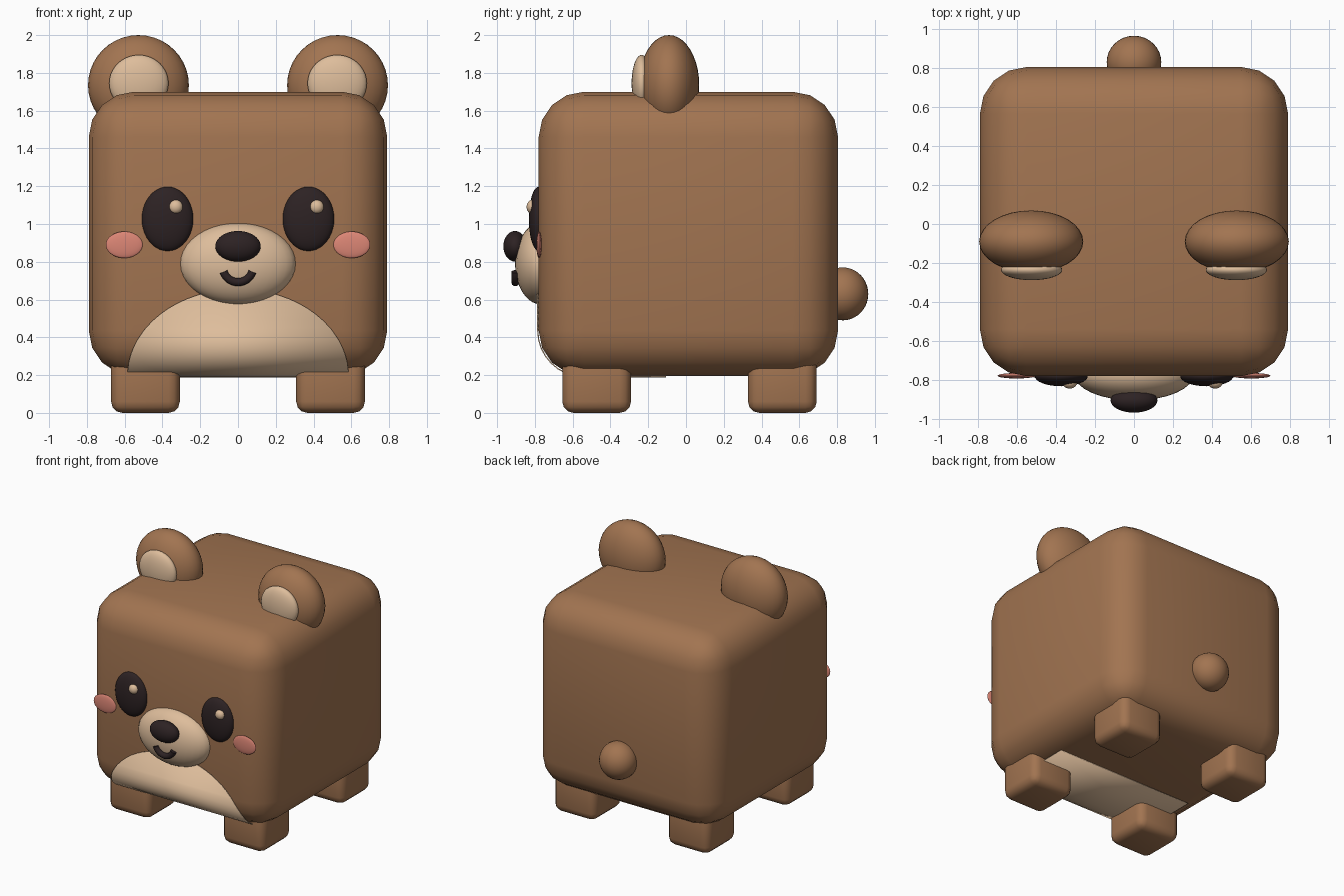
import bpy, bmesh
from math import sin, cos, pi, sqrt, radians
from mathutils import Matrix, Vector

cube = bpy.data.objects.get("Cube")
if cube:
    bpy.data.objects.remove(cube)


def material(name, rgb):
    m = bpy.data.materials.new(name)
    m.use_nodes = True
    m.diffuse_color = (*rgb, 1)
    m.node_tree.nodes["Principled BSDF"].inputs["Base Color"].default_value = (*rgb, 1)
    return m


BROWN = material("brown fur", (0.36, 0.175, 0.082))
CREAM = material("cream fur", (0.73, 0.51, 0.33))
DARK = material("dark brown", (0.026, 0.016, 0.017))
PINK = material("blush pink", (0.72, 0.24, 0.18))


def finish(bm, name, mat):
    mesh = bpy.data.meshes.new(name)
    bm.to_mesh(mesh)
    bm.free()
    obj = bpy.data.objects.new(name, mesh)
    bpy.context.collection.objects.link(obj)
    mesh.materials.append(mat)
    bpy.ops.object.select_all(action='DESELECT')
    obj.select_set(True)
    bpy.context.view_layer.objects.active = obj
    bpy.ops.object.shade_smooth_by_angle(angle=radians(40))
    return obj


def ellipsoid(name, centre, radii, mat):
    bm = bmesh.new()
    bmesh.ops.create_uvsphere(bm, u_segments=32, v_segments=20, radius=1)
    bm.transform(Matrix.Translation(centre) @ Matrix.Diagonal((*radii, 1)))
    return finish(bm, name, mat)


def rounded_box(name, centre, size, bevel, segments, mat):
    bm = bmesh.new()
    bmesh.ops.create_cube(bm, size=1)
    bm.transform(Matrix.Translation(centre) @ Matrix.Diagonal((*size, 1)))
    bmesh.ops.bevel(bm, geom=bm.edges[:], offset=bevel, segments=segments,
                    profile=0.5, affect='EDGES')
    return finish(bm, name, mat)


# Body block
FRONT, BACK, BOTTOM, TOP, ROUND = -0.78, 0.805, 0.196, 1.70, 0.24
rounded_box("body", (0, (FRONT + BACK) / 2, (BOTTOM + TOP) / 2),
            (1.58, BACK - FRONT, TOP - BOTTOM), ROUND, 4, BROWN)

# Belly patch: an arch that wraps under the rounded front edge
GAP, ARCH, HALF = 0.008, 0.46, 0.585
cy, cz = FRONT + ROUND, BOTTOM + ROUND
path = []
for i in range(17):
    z = BOTTOM + ARCH * cos(i / 16 * pi / 2)
    if z > cz:
        path.append((FRONT - GAP, z))
for i in range(9):
    a = i / 8 * pi / 2
    path.append((cy - (ROUND + GAP) * cos(a), cz - (ROUND + GAP) * sin(a)))
path.append((-0.105, BOTTOM - GAP))
bm = bmesh.new()
rows = []
for y, z in path:
    rise = min(max((z - BOTTOM) / ARCH, 0), 0.9999)
    w = HALF * sqrt(1 - rise * rise)
    rows.append([bm.verts.new((s * w, y, z)) for s in (-1, 1)])
for (a, b), (c, d) in zip(rows, rows[1:]):
    bm.faces.new((a, c, d, b))
belly = finish(bm, "belly_patch", CREAM)
shell = belly.modifiers.new("thickness", 'SOLIDIFY')
shell.thickness = 0.006
shell.offset = -1

# Paired parts
for side, s in (("left", 1), ("right", -1)):
    ellipsoid(f"{side}_ear", (s * 0.527, -0.09, 1.735), (0.267, 0.16, 0.265), BROWN)
    ellipsoid(f"{side}_inner_ear", (s * 0.525, -0.235, 1.745), (0.157, 0.053, 0.15), CREAM)
    ellipsoid(f"{side}_eye", (s * 0.373, -0.78, 1.027), (0.136, 0.052, 0.17), DARK)
    # Both glints sit on the same side of their eye
    ellipsoid(f"{side}_eye_glint", (s * 0.373 + 0.043, -0.812, 1.09), (0.038, 0.032, 0.038), CREAM)
    ellipsoid(f"{side}_cheek", (s * 0.602, -0.778, 0.89), (0.098, 0.014, 0.07), PINK)
    for end, y in (("front", -0.473), ("back", 0.51)):
        rounded_box(f"{end}_{side}_leg", (s * 0.49, y, 0.18), (0.364, 0.364, 0.36),
                    0.06, 3, BROWN)

# Muzzle, nose and tail
ellipsoid("snout", (0, -0.77, 0.79), (0.307, 0.135, 0.215), CREAM)
ellipsoid("nose", (0, -0.905, 0.882), (0.12, 0.062, 0.081), DARK)
ellipsoid("tail", (0, 0.83, 0.63), (0.14, 0.135, 0.14), BROWN)

# Smiling mouth: a tube swept along an arc
curve = bpy.data.curves.new("mouth", 'CURVE')
curve.dimensions = '3D'
curve.bevel_depth = 0.022
curve.bevel_resolution = 3
curve.use_fill_caps = True
spline = curve.splines.new('POLY')
spline.points.add(16)
for i, p in enumerate(spline.points):
    a = radians(198 + 144 * i / 16)
    p.co = (0.08 * cos(a), -0.903, 0.772 + 0.08 * sin(a), 1)
curve.materials.append(DARK)
mouth = bpy.data.objects.new("mouth", curve)
bpy.context.collection.objects.link(mouth)
